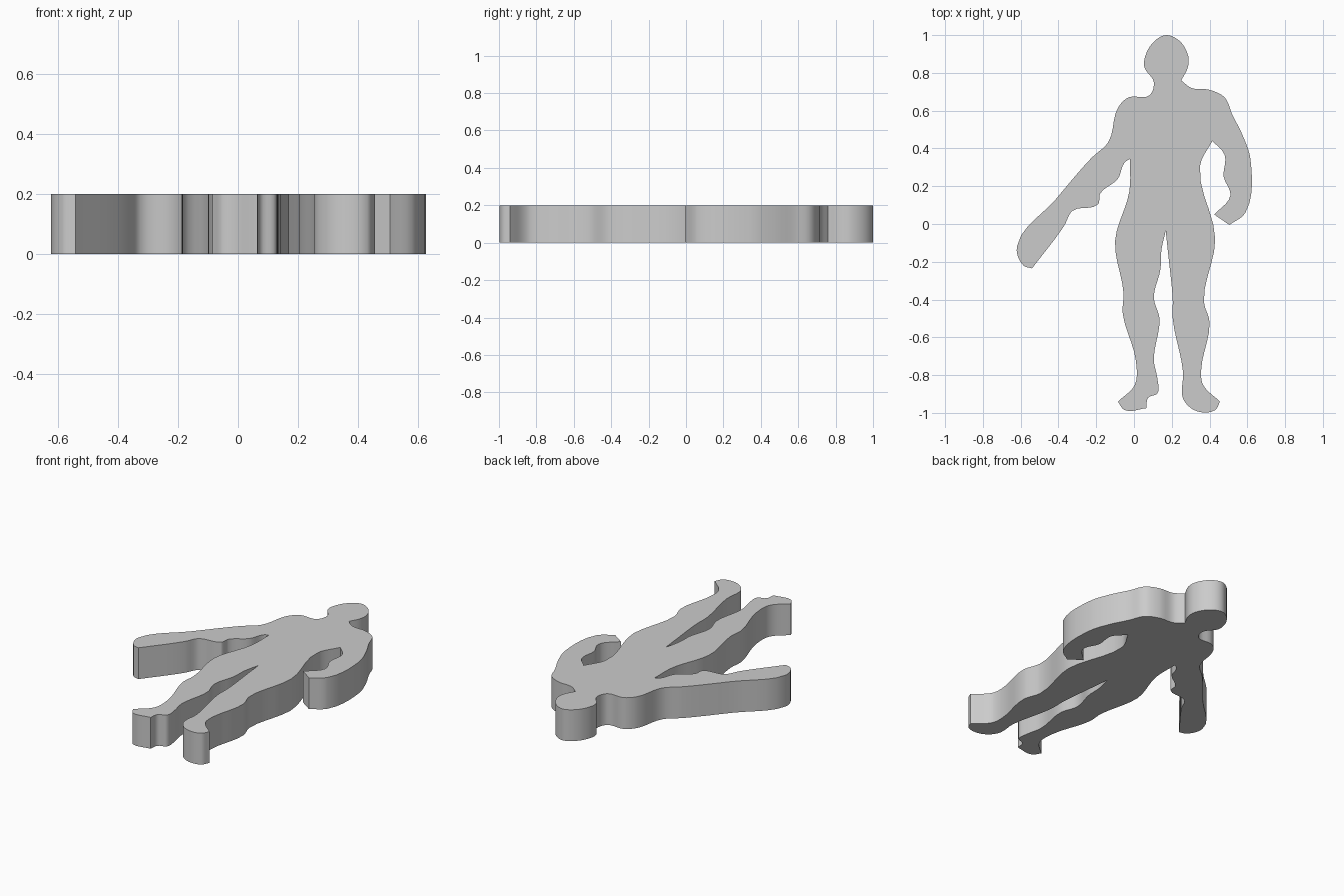
import bpy, bmesh
from mathutils import Vector
from mathutils.geometry import interpolate_bezier

if "Cube" in bpy.data.objects:
    bpy.data.objects.remove(bpy.data.objects["Cube"])

THICKNESS = 0.2

# Outline key points, clockwise from the crown
head_right = [(.17, 1), (.24, .97), (.287, .89), (.285, .83), (.25, .76), (.305, .72),
              (.40, .71), (.48, .67), (.52, .58)]
bent_arm = [(.575, .47), (.617, .34), (.59, .06), (.505, -.005), (.425, .05),
            (.51, .15), (.475, .25), (.48, .365), (.415, .44)]
right_leg = [(.35, .31), (.43, -.08), (.37, -.41), (.40, -.52), (.355, -.78),
             (.365, -.85), (.455, -.94), (.43, -.985), (.33, -.99), (.26, -.925),
             (.26, -.785), (.205, -.5), (.205, -.4), (.18, -.15), (.168, -.035)]
left_leg = [(.145, -.14), (.14, -.24), (.105, -.39), (.135, -.5), (.105, -.72),
            (.125, -.825), (.125, -.895), (.075, -.92), (.065, -.975), (-.05, -.985),
            (-.085, -.94), (.005, -.85), (.01, -.725), (-.06, -.47), (-.055, -.37),
            (-.1, -.09), (-.025, .17), (-.02, .345)]
straight_arm = [(-.05, .325), (-.085, .24), (-.18, .16), (-.19, .105), (-.325, .07),
                (-.37, -.01), (-.54, -.235), (-.585, -.22), (-.62, -.12), (-.415, .13),
                (-.225, .35), (-.135, .435), (-.085, .615)]
head_left = [(-.03, .67), (.08, .68), (.105, .75), (.055, .83), (.06, .89), (.105, .965)]


def smooth_loop(points, corner=1.2, steps=5):
    """Rounded closed curve through the points; sharp turns stay as corners."""
    pts = [Vector(p) for p in points]
    n = len(pts)
    tangents = []
    for i, p in enumerate(pts):
        a, b = p - pts[i - 1], pts[(i + 1) % n] - p
        sharp = a.angle(b) > corner
        tangents.append(None if sharp else (a.normalized() + b.normalized()).normalized())
    loop = []
    for i, p in enumerate(pts):
        j = (i + 1) % n
        q = pts[j]
        chord = q - p
        reach = chord.length / 3
        h1 = p + (tangents[i] or chord.normalized()) * reach
        h2 = q - (tangents[j] or chord.normalized()) * reach
        loop += interpolate_bezier(p, h1, h2, q, steps + 1)[:-1]
    return loop


def extruded_plate(name, loop, height):
    bm = bmesh.new()
    low = [bm.verts.new((p[0], p[1], 0)) for p in loop]
    high = [bm.verts.new((p[0], p[1], height)) for p in loop]
    bm.faces.new(low)
    bm.faces.new(high[::-1])
    for i in range(len(loop)):
        bm.faces.new((low[i - 1], low[i], high[i], high[i - 1]))
    bmesh.ops.recalc_face_normals(bm, faces=bm.faces)
    mesh = bpy.data.meshes.new(name)
    bm.to_mesh(mesh)
    bm.free()
    obj = bpy.data.objects.new(name, mesh)
    bpy.context.collection.objects.link(obj)
    return obj


# Flat standing-figure cutout
outline = smooth_loop(head_right + bent_arm + right_leg + left_leg + straight_arm + head_left)
figure = extruded_plate("figure_cutout", outline, THICKNESS)
bpy.context.view_layer.objects.active = figure
figure.select_set(True)
bpy.ops.object.shade_smooth_by_angle()
